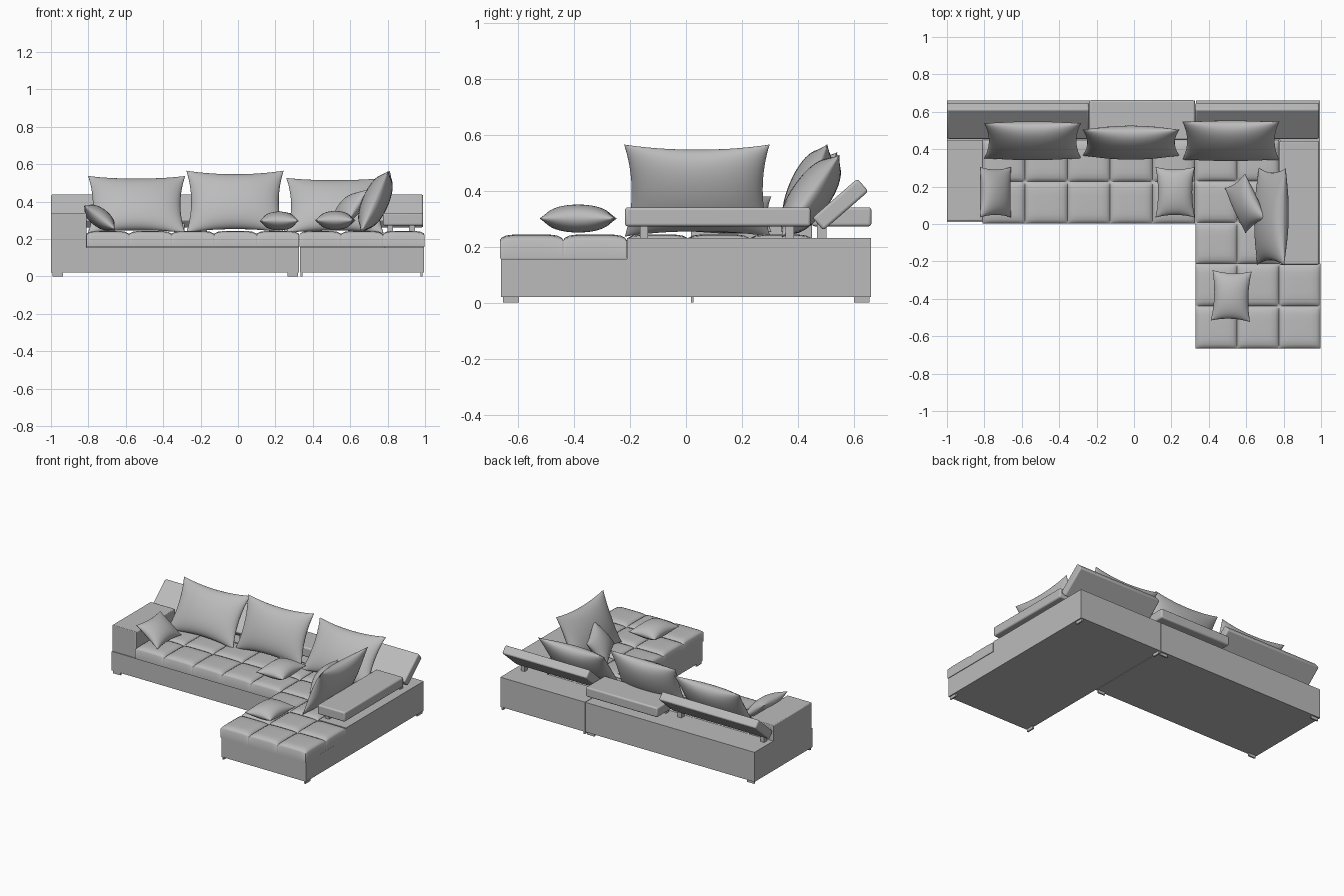
import bpy, bmesh, math
from mathutils import Matrix, Euler, Vector

cube = bpy.data.objects.get("Cube")
if cube:
    bpy.data.objects.remove(cube, do_unlink=True)

GREY = (0.5, 0.5, 0.5, 1)
fabric = bpy.data.materials.new("grey_fabric")
fabric.use_nodes = True
fabric.diffuse_color = GREY
fabric.node_tree.nodes["Principled BSDF"].inputs["Base Color"].default_value = GREY


def finish(name, bm, smooth=None, bevel=0):
    bmesh.ops.recalc_face_normals(bm, faces=bm.faces)
    mesh = bpy.data.meshes.new(name)
    bm.to_mesh(mesh)
    bm.free()
    mesh.materials.append(fabric)
    obj = bpy.data.objects.new(name, mesh)
    bpy.context.collection.objects.link(obj)
    if bevel:
        mod = obj.modifiers.new("soft_edges", 'BEVEL')
        mod.width, mod.segments = bevel, 3
    if smooth:
        bpy.ops.object.select_all(action='DESELECT')
        obj.select_set(True)
        bpy.context.view_layer.objects.active = obj
        bpy.ops.object.shade_smooth_by_angle(angle=math.radians(smooth))
    return obj


def box(name, x, y, z, bevel=0, tilt=0):
    """Box from (min, max) ranges, tilted about its own centre."""
    bm = bmesh.new()
    size = Vector((x[1] - x[0], y[1] - y[0], z[1] - z[0]))
    bmesh.ops.create_cube(bm, size=1, matrix=Matrix.Diagonal(size).to_4x4())
    obj = finish(name, bm, 35 if bevel else None, bevel)
    obj.location = [sum(r) / 2 for r in (x, y, z)]
    obj.rotation_euler.x = math.radians(tilt)
    return obj


def stepped_base(name, x, front, step):
    """Low seat platform with a raised ledge behind the step."""
    bm = bmesh.new()
    profile = [(front, .02), (.66, .02), (.66, .23), (step, .23), (step, .155), (front, .155)]
    face = bm.faces.new([bm.verts.new((x[0], y, z)) for y, z in profile])
    ext = bmesh.ops.extrude_face_region(bm, geom=[face])["geom"]
    bmesh.ops.translate(bm, vec=(x[1] - x[0], 0, 0),
                        verts=[v for v in ext if isinstance(v, bmesh.types.BMVert)])
    return finish(name, bm)


def tufted_cushion(name, x, y, nx, ny, n=10):
    """Seat cushion whose top swells in a grid of square tiles."""
    bm = bmesh.new()
    bmesh.ops.create_grid(bm, x_segments=nx * n, y_segments=ny * n, size=1)
    rim = [e for e in bm.edges if e.is_boundary]

    def place(t, count, lo, hi):
        s = (t + 1) / 2 * count
        cell = min(int(s + 1e-4), count - 1)
        u = math.sin((2 * (s - cell) - 1) * math.pi / 2)  # denser near seams
        return lo + (hi - lo) * (cell + (u + 1) / 2) / count, u

    for v in bm.verts:
        px, u = place(v.co.x, nx, *x)
        py, w = place(v.co.y, ny, *y)
        puff = max(0, (1 - u ** 6) * (1 - w ** 6)) ** .6
        v.co = (px, py, .222 + .021 * puff)
    ext = bmesh.ops.extrude_edge_only(bm, edges=rim)["geom"]
    for v in ext:
        if isinstance(v, bmesh.types.BMVert):
            v.co.z = .157
    bottom = [e for e in ext if isinstance(e, bmesh.types.BMEdge) and e.is_boundary]
    bmesh.ops.contextual_create(bm, geom=bottom)
    return finish(name, bm, 50)


def pillow(name, size, loc, lean, turn=0, roll=0, n=24):
    """Stuffed pillow: pinched sides, pointed corners, thin seam."""
    w, h, t = size
    bm = bmesh.new()
    for side in (1, -1):
        made = bmesh.ops.create_grid(bm, x_segments=n, y_segments=n, size=1)["verts"]
        for v in made:
            u, k = (math.sin(c * math.pi / 2) for c in v.co[:2])
            full = max(0, (1 - u * u) * (1 - k * k))
            v.co = (w / 2 * u * (1 - .1 * (1 - k * k) * u * u),
                    h / 2 * k * (1 - .13 * (1 - u * u) * k * k),
                    side * t / 2 * full ** .55)
    bmesh.ops.remove_doubles(bm, verts=bm.verts, dist=.0004)
    obj = finish(name, bm, 75)
    rot = (Matrix.Rotation(math.radians(turn), 3, 'Z') @ Matrix.Rotation(math.radians(lean), 3, 'X')
           @ Matrix.Rotation(math.radians(roll), 3, 'Z'))
    obj.rotation_euler = rot.to_euler()
    obj.location = loc
    return obj


# Bases and the high arm
stepped_base("long_base", (-1, .327), .012, .45)
stepped_base("chaise_base", (.331, .78), -.66, .45)
stepped_base("chaise_side_base", (.78, .995), -.66, -.21)
box("right_arm", (-1, -.81), (.018, .45), (.02, .34), .005)

# Seat cushions
tufted_cushion("long_seat", (-.81, .327), (.003, .45), 5, 2)
tufted_cushion("chaise_front_seat", (.328, .997), (-.665, -.212), 3, 2)
tufted_cushion("chaise_rear_seat", (.328, .775), (-.212, .45), 2, 3)

# Padded rests: two raised, two flat
for name, x in (("right_raised_rest", (-1, -.24)), ("left_raised_rest", (.327, .99))):
    box(name, x, (.445, .658), (.32, .38), .01, 41)
box("middle_flat_rest", (-.238, .325), (.45, .662), (.272, .34), .01)
box("side_flat_rest", (.775, .99), (-.218, .445), (.272, .34), .01)

# Short posts under the rests
for i, x in enumerate((-.95, -.3, -.18, .26, .38, .93)):
    box(f"rest_post_{i}", (x - .015, x + .015), (.468, .502), (.22, .285))
for i, y in enumerate((-.15, .37)):
    box(f"side_post_{i}", (.8, .83), (y - .015, y + .015), (.22, .28))

# Feet
for i, x in enumerate((-.963, .292)):
    for j, y in enumerate((.022, .645)):
        box(f"long_foot_{i}{j}", (x - .028, x + .028), (y - .005, y + .005), (0, .022))
for i, x in enumerate((.34, .982)):
    for j, y in enumerate((-.625, .628)):
        box(f"chaise_foot_{i}{j}", (x - .005, x + .005), (y - .028, y + .028), (0, .022))

# Large pillows
BIG = (.52, .36, .14)
pillow("back_pillow_right", BIG, (-.542, .445, .385), 58)
pillow("back_pillow_middle", BIG, (-.016, .435, .4), 67)
pillow("back_pillow_left", BIG, (.518, .445, .38), 55)
pillow("side_pillow", BIG, (.735, .04, .4), 66, -91)

# Small pillows
SMALL = (.27, .21, .1)
pillow("arm_pillow", SMALL, (-.74, .17, .315), 37, 90)
pillow("seat_pillow", SMALL, (.22, .17, .297), 0, 90)
pillow("chaise_pillow", SMALL, (.52, -.385, .3), 0, 88)
pillow("leaning_pillow", SMALL, (.595, .11, .365), 52, -73, 12)
